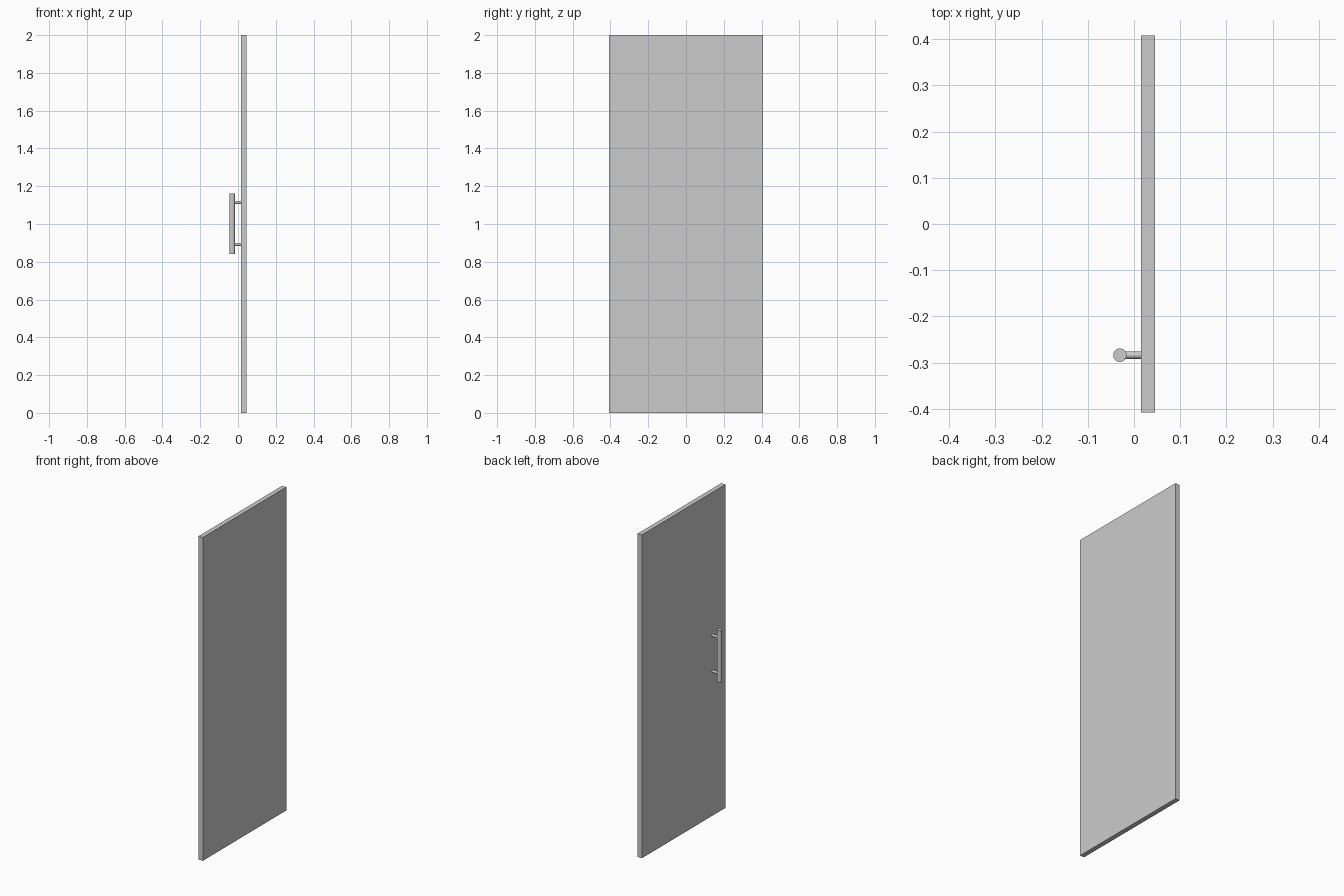
import bpy, math

if "Cube" in bpy.data.objects:
    bpy.data.objects.remove(bpy.data.objects["Cube"])

HANDLE_X, HANDLE_Y, HANDLE_Z = -0.0305, -0.284, 1.001
PANEL_BACK, PANEL_FRONT = 0.0155, 0.045


def rod(name, radius, length, location, rotation=(0, 0, 0)):
    bpy.ops.mesh.primitive_cylinder_add(vertices=32, radius=radius, depth=length,
                                        location=location, rotation=rotation)
    obj = bpy.context.object
    obj.name = name
    bpy.ops.object.shade_smooth_by_angle(angle=math.radians(30))
    return obj


# Door panel
bpy.ops.mesh.primitive_cube_add(size=1, location=((PANEL_BACK + PANEL_FRONT) / 2, 0, 1))
panel = bpy.context.object
panel.name = "door_panel"
panel.scale = (PANEL_FRONT - PANEL_BACK, 0.816, 2)
bpy.ops.object.transform_apply(location=False, rotation=False, scale=True)

# Vertical grip bar
rod("handle_bar", 0.0145, 0.322, (HANDLE_X, HANDLE_Y, HANDLE_Z))

# Two posts joining the bar to the panel
post_length = PANEL_BACK - HANDLE_X
for label, side in (("lower", -1), ("upper", 1)):
    rod(f"{label}_handle_post", 0.008, post_length,
        (HANDLE_X + post_length / 2, HANDLE_Y, HANDLE_Z + 0.002 + side * 0.111),
        (0, math.pi / 2, 0))
